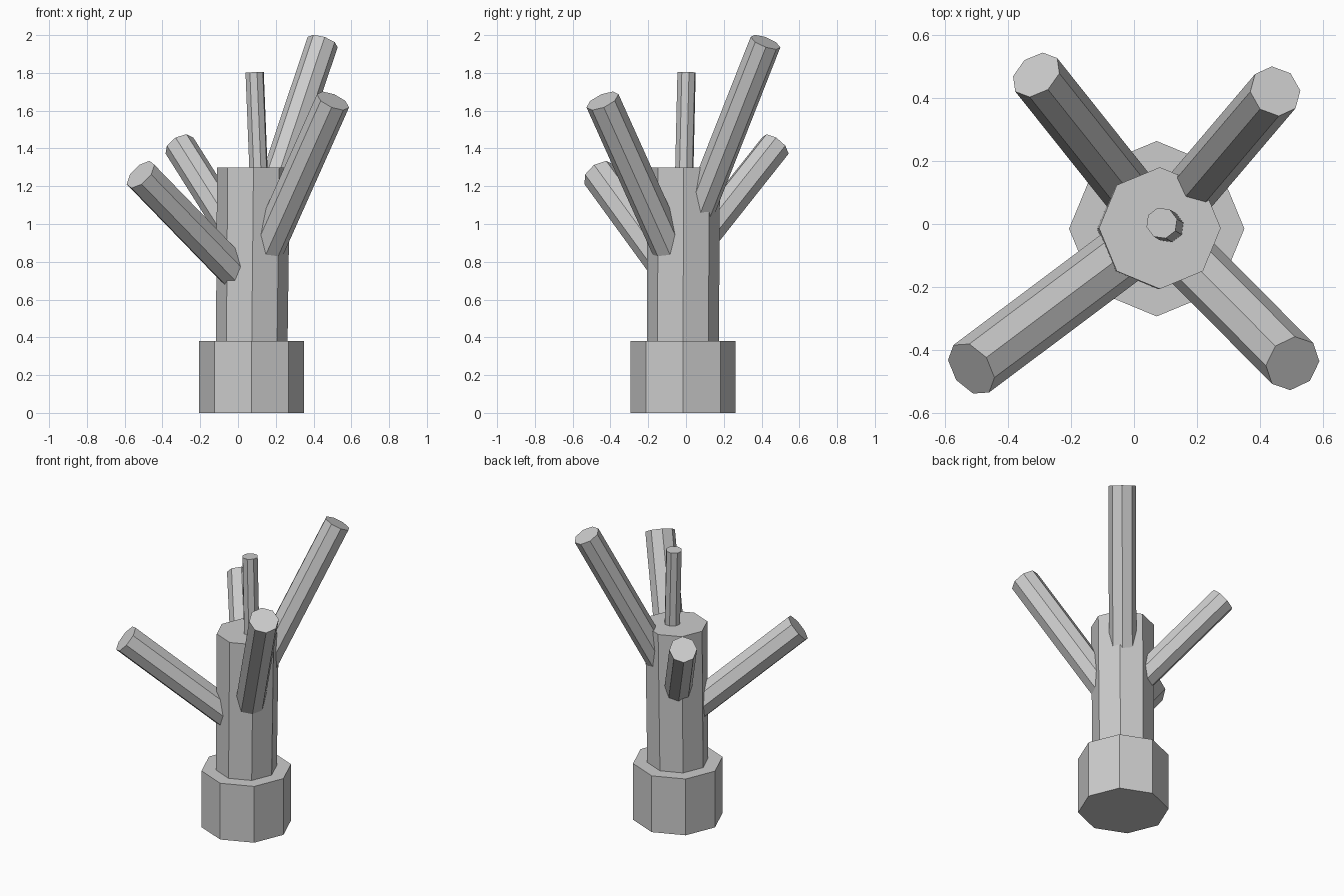
import bpy, bmesh, math
from mathutils import Vector

if "Cube" in bpy.data.objects:
    bpy.data.objects.remove(bpy.data.objects["Cube"])


def limb(name, start, end, r0, r1, level_ends=False):
    """Eight-sided limb between two points; level_ends keeps the caps horizontal."""
    a, b = Vector(start), Vector(end)
    axis = Vector((0, 0, 1)) if level_ends else b - a
    rot = axis.to_track_quat('Z', 'Y')
    bm = bmesh.new()
    rings = []
    for centre, r in ((a, r0), (b, r1)):
        rings.append([bm.verts.new(centre + rot @ Vector((
            r * math.cos(i * math.tau / 8), r * math.sin(i * math.tau / 8), 0)))
            for i in range(8)])
    lo, hi = rings
    for i in range(8):
        j = (i + 1) % 8
        bm.faces.new((lo[i], lo[j], hi[j], hi[i]))
    bm.faces.new(lo[::-1])
    bm.faces.new(hi)
    mesh = bpy.data.meshes.new(name)
    bm.to_mesh(mesh)
    bm.free()
    obj = bpy.data.objects.new(name, mesh)
    bpy.context.collection.objects.link(obj)
    return obj


# Wide foot and slightly leaning trunk
limb("base", (0.072, -0.015, 0), (0.072, -0.015, 0.38), 0.278, 0.278, True)
limb("trunk", (0.071, -0.016, 0.2), (0.082, -0.013, 1.3), 0.189, 0.193, True)

# Four branches growing out of the trunk axis: name, start height, tip, radius
branches = [
    ("branch_front_left", 0.65, (-0.516, -0.459, 1.262), 0.094),
    ("branch_front_right", 0.70, (0.503, -0.442, 1.652), 0.092),
    ("branch_back_right", 0.86, (0.448, 0.421, 1.963), 0.084),
    ("branch_back_left", 0.80, (-0.31, 0.473, 1.415), 0.085),
]
for name, z, tip, r in branches:
    limb(name, (0.078, -0.014, z), tip, r, r)

# Thin sprig on top
limb("top_sprig", (0.112, -0.011, 1.2), (0.088, 0.003, 1.803), 0.05, 0.05)
